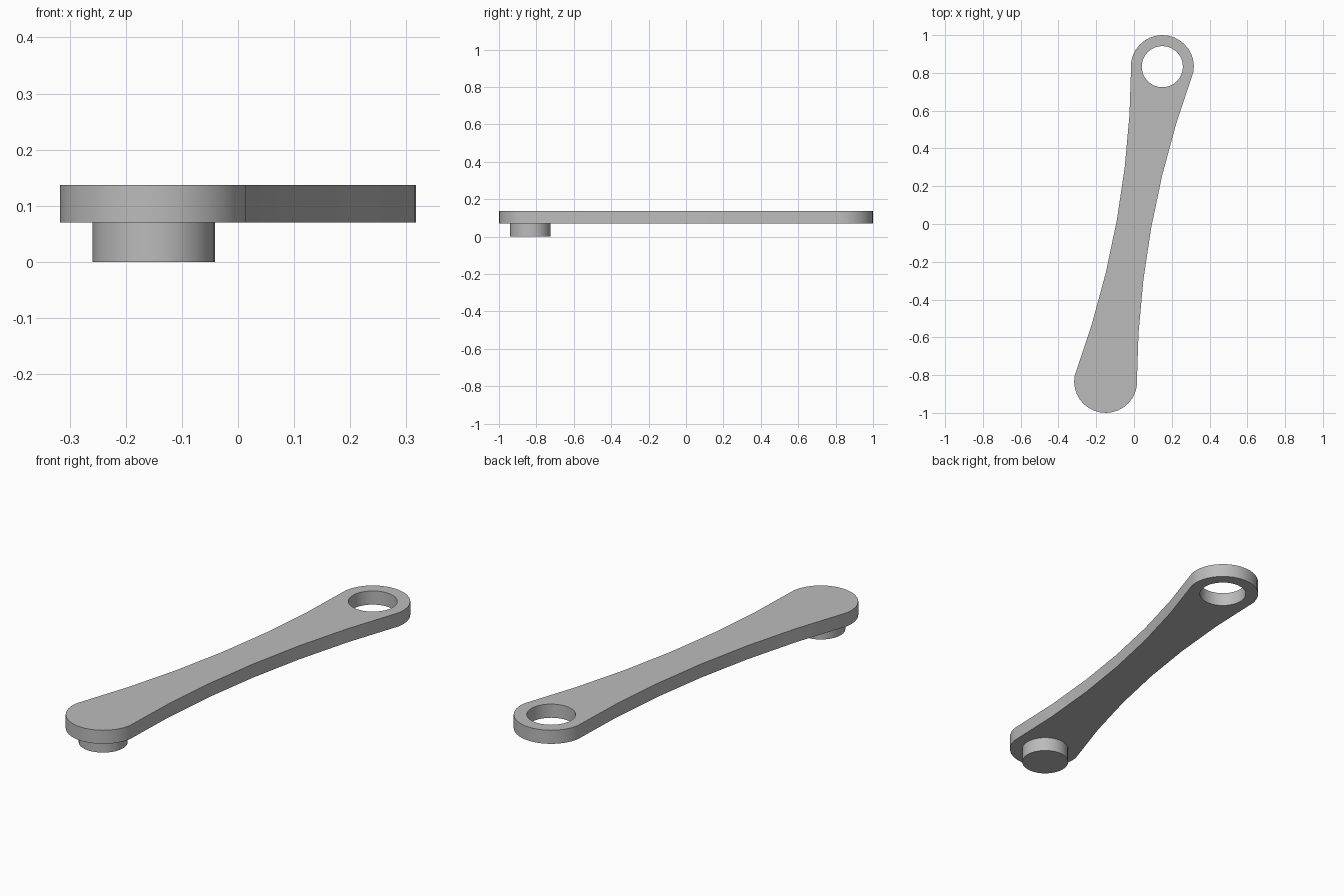
import bpy, bmesh, math
from mathutils import Vector

cube = bpy.data.objects.get("Cube")
if cube:
    bpy.data.objects.remove(cube, do_unlink=True)

grey = bpy.data.materials.new("plain grey")
grey.use_nodes = True
colour = (0.5, 0.5, 0.5, 1)
grey.diffuse_color = colour
grey.node_tree.nodes["Principled BSDF"].inputs["Base Color"].default_value = colour

END = Vector((0.15, 0.833, 0))      # centre of the holed end; the pin is opposite
END_RADIUS, BORE_RADIUS, WAIST = 0.167, 0.109, 0.093
BASE, TOP = 0.07, 0.137
REACH = END.length
ALONG = END.normalized()
ACROSS = Vector((ALONG.y, -ALONG.x, 0))


def circle(centre, radius, count):
    return [centre + Vector((math.cos(a), math.sin(a), 0)) * radius
            for a in (math.tau * i / count for i in range(count))]


def half_outline():
    """Rounded end followed by one concave side, in (across, along)."""
    points = []
    for i in range(17):
        a = math.pi * i / 16
        points.append((END_RADIUS * math.cos(a), REACH + END_RADIUS * math.sin(a)))
    for i in range(1, 6):
        t = 1 - i / 3
        points.append((-WAIST - (END_RADIUS - WAIST) * t * t, REACH * t))
    return points


def make_plate(name, loops, bottom, top):
    """Fill nested outlines (inner ones become holes) and extrude upward."""
    bm = bmesh.new()
    edges = []
    for loop in loops:
        verts = [bm.verts.new((p.x, p.y, bottom)) for p in loop]
        edges += [bm.edges.new((v, verts[i - 1])) for i, v in enumerate(verts)]
    bmesh.ops.triangle_fill(bm, edges=edges, use_beauty=True, use_dissolve=False)
    result = bmesh.ops.extrude_face_region(bm, geom=bm.faces[:], use_keep_orig=True)
    moved = [g for g in result["geom"] if isinstance(g, bmesh.types.BMVert)]
    bmesh.ops.translate(bm, verts=moved, vec=(0, 0, top - bottom))
    bmesh.ops.recalc_face_normals(bm, faces=bm.faces[:])
    mesh = bpy.data.meshes.new(name)
    bm.to_mesh(mesh)
    bm.free()
    mesh.materials.append(grey)
    obj = bpy.data.objects.new(name, mesh)
    bpy.context.collection.objects.link(obj)
    bpy.ops.object.select_all(action="DESELECT")
    obj.select_set(True)
    bpy.context.view_layer.objects.active = obj
    bpy.ops.object.shade_smooth_by_angle(angle=math.radians(30))


# Link arm: half outline turned half a circle for the other end, with a bore
half = [ACROSS * u + ALONG * v for u, v in half_outline()]
outline = half + [-p for p in half]
make_plate("link_arm", [outline, circle(END, BORE_RADIUS, 32)], BASE, TOP)

# Pin under the other end
make_plate("pin", [circle(-END, BORE_RADIUS, 32)], 0, BASE)
